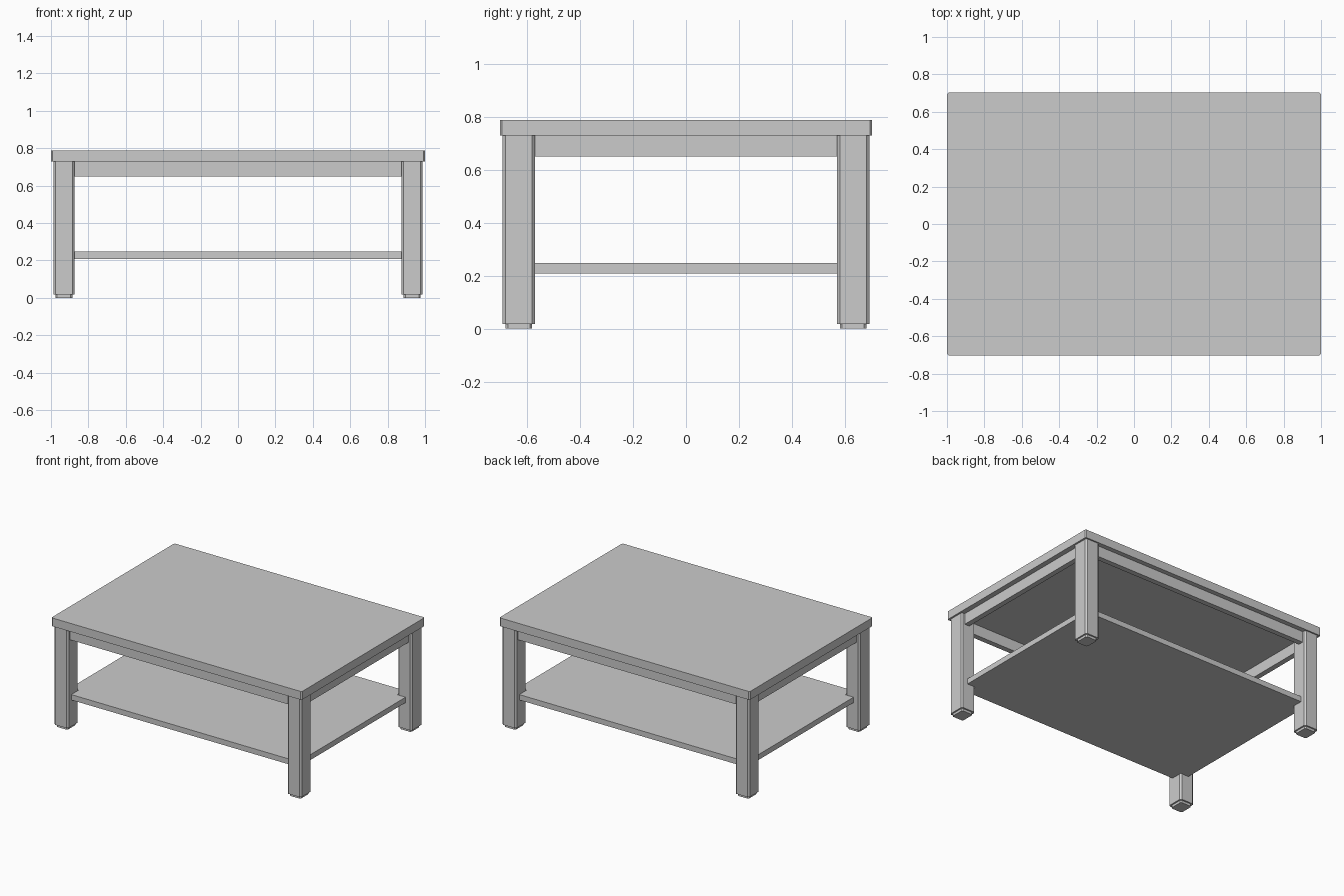
import bpy
import bmesh

if "Cube" in bpy.data.objects:
    bpy.data.objects.remove(bpy.data.objects["Cube"])


def prism(name, x0, x1, y0, y1, z0, z1, chamfer=0.0):
    """Box with optional flat chamfers on its vertical edges."""
    bm = bmesh.new()
    bmesh.ops.create_cube(bm, size=1)
    for v in bm.verts:
        v.co.x = x0 + (v.co.x + 0.5) * (x1 - x0)
        v.co.y = y0 + (v.co.y + 0.5) * (y1 - y0)
        v.co.z = z0 + (v.co.z + 0.5) * (z1 - z0)
    if chamfer:
        upright = [e for e in bm.edges
                   if abs(e.verts[0].co.z - e.verts[1].co.z) > 1e-5]
        bmesh.ops.bevel(bm, geom=upright, offset=chamfer, segments=1,
                        affect='EDGES')
    bmesh.ops.recalc_face_normals(bm, faces=bm.faces)
    mesh = bpy.data.meshes.new(name)
    bm.to_mesh(mesh)
    bm.free()
    obj = bpy.data.objects.new(name, mesh)
    bpy.context.collection.objects.link(obj)
    return obj


TOP, SLAB_BOTTOM, APRON_BOTTOM = 0.788, 0.728, 0.649
LEG_X, LEG_Y = (0.875, 0.987), (0.569, 0.692)
FOOT_HEIGHT, FOOT_INSET = 0.017, 0.011

# Table top and lower shelf
prism("table_top", -1, 1, -0.702, 0.702, SLAB_BOTTOM, TOP, 0.008)
prism("lower_shelf", -0.94, 0.94, -LEG_Y[0], LEG_Y[0], 0.208, 0.247)
for name, s in (("front", -1), ("back", 1)):
    y0, y1 = sorted((s * LEG_Y[0], s * 0.652))
    prism(name + "_shelf_edge", -LEG_X[0], LEG_X[0], y0, y1, 0.208, 0.247)

# Legs with inset feet
for front, sy in (("front", -1), ("back", 1)):
    for side, sx in (("left", -1), ("right", 1)):
        xa, xb = sorted(sx * v for v in LEG_X)
        ya, yb = sorted(sy * v for v in LEG_Y)
        i = FOOT_INSET
        prism(f"{front}_{side}_leg", xa, xb, ya, yb,
              FOOT_HEIGHT, SLAB_BOTTOM, 0.011)
        prism(f"{front}_{side}_foot", xa + i, xb - i, ya + i, yb - i,
              0, FOOT_HEIGHT, 0.009)

# Apron rails between the legs
for name, s in (("front", -1), ("back", 1)):
    y0, y1 = sorted((s * 0.63, s * 0.668))
    prism(name + "_apron", -LEG_X[0], LEG_X[0], y0, y1,
          APRON_BOTTOM, SLAB_BOTTOM)
for name, s in (("left", -1), ("right", 1)):
    x0, x1 = sorted((s * 0.925, s * 0.963))
    prism(name + "_apron", x0, x1, -LEG_Y[0], LEG_Y[0],
          APRON_BOTTOM, SLAB_BOTTOM)
